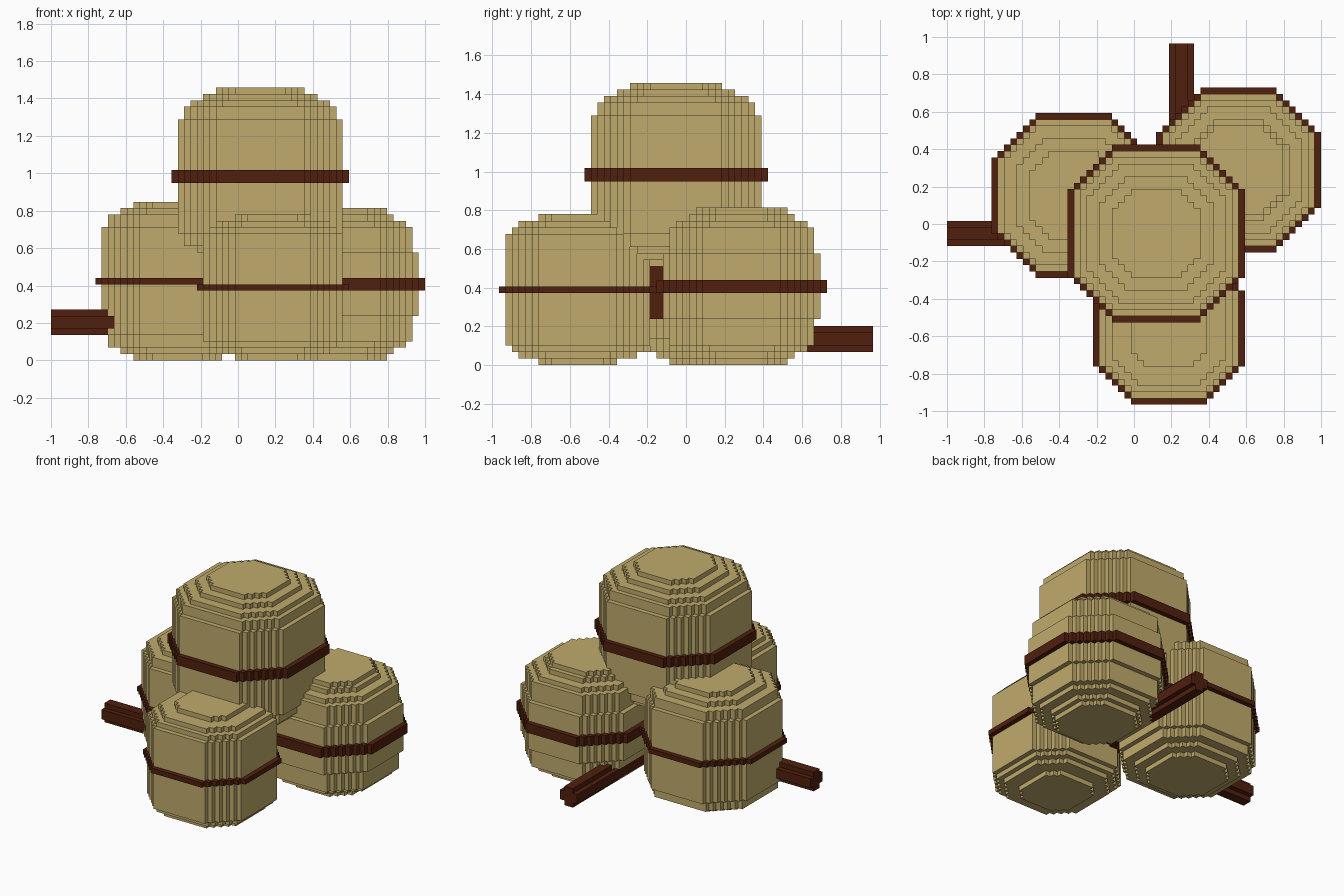
import bpy
import bmesh
from mathutils import Matrix, Vector

if "Cube" in bpy.data.objects:
    bpy.data.objects.remove(bpy.data.objects["Cube"])

UNIT = 2 / 59  # size of one block
# block grid corner to centred model space
TO_MODEL = Matrix.Scale(UNIT, 4) @ Matrix.Translation((-29.5, -28.5, 0))


def make_material(name, colour):
    mat = bpy.data.materials.new(name)
    mat.use_nodes = True
    mat.diffuse_color = colour
    mat.node_tree.nodes["Principled BSDF"].inputs["Base Color"].default_value = colour
    return mat


STRAW = make_material("straw", (0.53, 0.41, 0.15, 1))
WOOD = make_material("dark brown", (0.08, 0.014, 0.0045, 1))


def stepped_octagon(half, cut):
    """Square outline whose corners are cut off in one-block stairs."""
    corner = []
    for k in range(cut):
        corner += [(half - cut + k, half - k), (half - cut + k, half - k - 1)]
    corner.append((half, half - cut))
    outline = []
    for _ in range(4):
        outline += corner
        corner = [(y, -x) for x, y in corner]
    return outline


def add_prism(bm, half, cut, low, high, place):
    verts = [bm.verts.new(place @ Vector((x, y, low))) for x, y in stepped_octagon(half, cut)]
    face = bm.faces.new(verts)
    grown = bmesh.ops.extrude_face_region(bm, geom=[face], use_keep_orig=True)
    shift = place.to_3x3() @ Vector((0, 0, high - low))
    new_verts = [g for g in grown["geom"] if isinstance(g, bmesh.types.BMVert)]
    bmesh.ops.translate(bm, verts=new_verts, vec=shift)


def finish(name, bm, mat):
    bmesh.ops.recalc_face_normals(bm, faces=bm.faces)
    bm.transform(TO_MODEL)
    mesh = bpy.data.meshes.new(name)
    bm.to_mesh(mesh)
    bm.free()
    mesh.materials.append(mat)
    obj = bpy.data.objects.new(name, mesh)
    bpy.context.collection.objects.link(obj)


def make_bale(name, cx, cy, half, cut, low, high, insets, band_low, band_high):
    """Nested stepped prisms give the rounded ends; a wooden hoop goes round the middle."""
    place = Matrix.Translation((cx, cy, 0))
    bm = bmesh.new()
    steps = insets + [0]
    for depth, inset in enumerate(steps):
        if depth and steps[depth - 1] == inset:
            continue
        add_prism(bm, half - inset, cut - round(inset * 0.55),
                  low + depth, high - depth, place)
    finish(name, bm, STRAW)
    hoop = bmesh.new()
    add_prism(hoop, half + 1, cut + 1, band_low, band_high, place)
    finish(name + "_hoop", hoop, WOOD)


def make_stick(name, start, axis, length):
    """Square stick with notched edges, running along an axis."""
    turn = Vector(axis).to_track_quat("Z", "Y").to_matrix().to_4x4()
    bm = bmesh.new()
    add_prism(bm, 2, 1, 0, length, Matrix.Translation(start) @ turn)
    finish(name, bm, WOOD)


# Three bales on the ground and one stacked on top
make_bale("front_bale", 35, 12, 11, 5, 0, 23, [5, 2, 1], 11, 12)
make_bale("left_bale", 46, 37, 12, 6, 0, 24, [5, 4, 2, 1, 1, 1, 1], 11, 13)
make_bale("right_bale", 20, 33, 12, 6, 0, 25, [5, 3, 1, 1], 12, 13)
make_bale("top_bale", 33, 27, 13, 6, 15, 43, [6, 4, 2, 1, 1], 28, 30)

# Sticks poking out from under the pile
make_stick("side_stick", (0, 27, 6), (1, 0, 0), 20)
make_stick("back_stick", (37, 57, 4), (0, -1, 0), 27)

# Wooden core glimpsed in the gap between the ground bales
core = bmesh.new()
bmesh.ops.create_cube(core, size=1, matrix=Matrix.Translation((29, 23.5, 12))
                      @ Matrix.Diagonal((4, 3, 10, 1)))
finish("wooden_core", core, WOOD)
